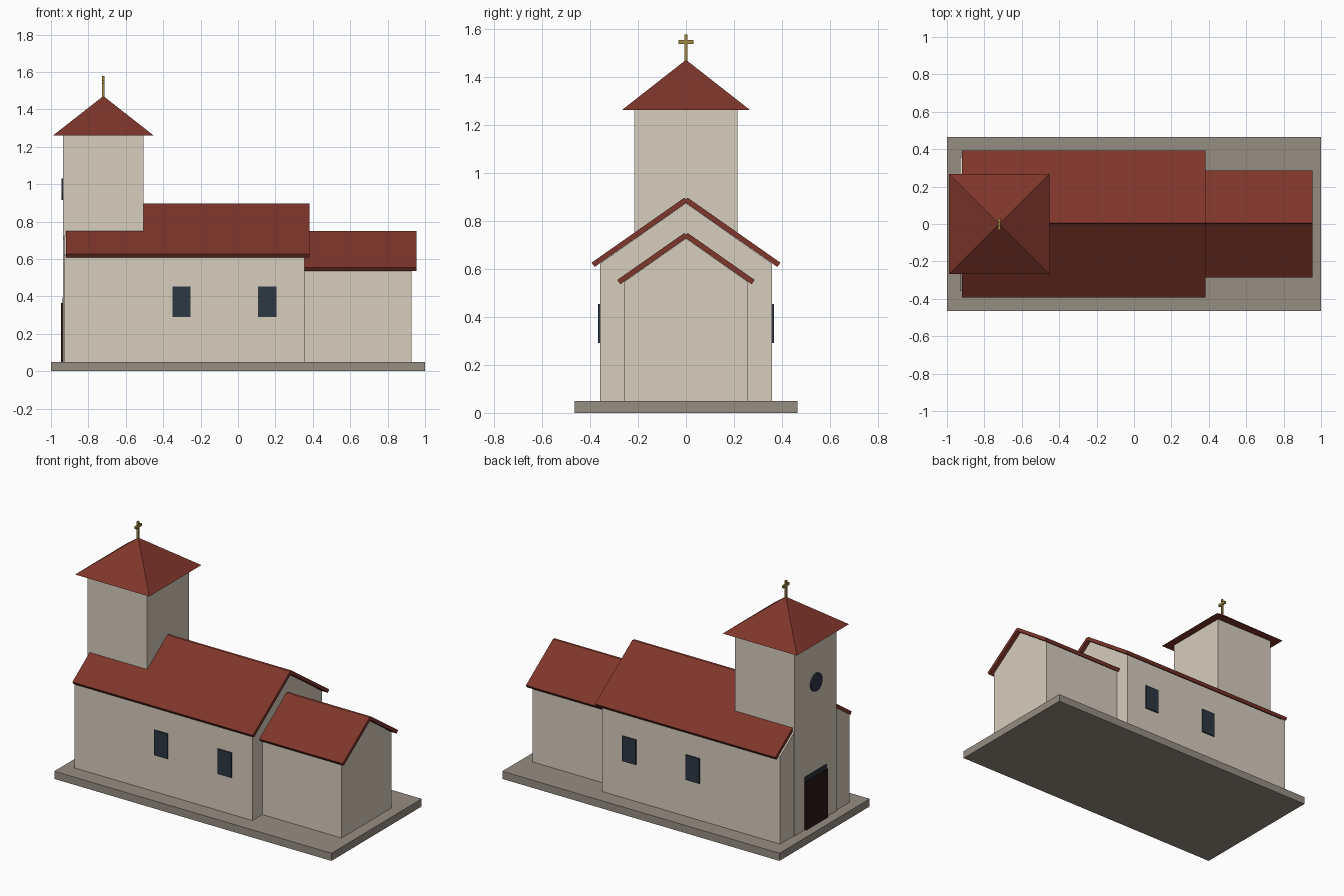
import bpy, bmesh, math
from mathutils import Matrix, Vector

if "Cube" in bpy.data.objects:
    bpy.data.objects.remove(bpy.data.objects["Cube"])


def material(name, rgb):
    m = bpy.data.materials.new(name)
    m.diffuse_color = (*rgb, 1)
    m.use_nodes = True
    m.node_tree.nodes["Principled BSDF"].inputs["Base Color"].default_value = m.diffuse_color
    return m


PLASTER = material("plaster", (0.68, 0.61, 0.51))
TILE = material("roof_tile", (0.21, 0.037, 0.024))
STONE = material("stone", (0.30, 0.27, 0.225))
GLASS = material("dark_glass", (0.026, 0.038, 0.055))
WOOD = material("dark_wood", (0.022, 0.011, 0.008))
GOLD = material("gold", (0.36, 0.25, 0.05))


def finish(bm, name, mat):
    bmesh.ops.recalc_face_normals(bm, faces=bm.faces)
    mesh = bpy.data.meshes.new(name)
    bm.to_mesh(mesh)
    bm.free()
    mesh.materials.append(mat)
    ob = bpy.data.objects.new(name, mesh)
    bpy.context.collection.objects.link(ob)
    return ob


def add_box(bm, lo, hi, rot=Matrix()):
    lo, hi = Vector(lo), Vector(hi)
    mat = rot @ Matrix.Translation((lo + hi) / 2) @ Matrix.Diagonal((*(hi - lo), 1))
    bmesh.ops.create_cube(bm, size=1, matrix=mat)


def box(name, lo, hi, mat):
    bm = bmesh.new()
    add_box(bm, lo, hi)
    return finish(bm, name, mat)


def gabled_walls(name, x0, x1, half, eave, peak):
    # pentagonal house profile extruded along x
    bm = bmesh.new()
    profile = [(-half, 0.05), (half, 0.05), (half, eave), (0, peak), (-half, eave)]
    face = bm.faces.new([bm.verts.new((x0, y, z)) for y, z in profile])
    out = bmesh.ops.extrude_face_region(bm, geom=[face])
    verts = [g for g in out["geom"] if isinstance(g, bmesh.types.BMVert)]
    bmesh.ops.translate(bm, verts=verts, vec=(x1 - x0, 0, 0))
    return finish(bm, name, PLASTER)


def gabled_roof(name, x0, x1, half, ridge, thick=0.022, pitch=math.radians(35)):
    # two tilted slabs meeting at the ridge
    bm = bmesh.new()
    length = half / math.cos(pitch)
    for s in (1, -1):
        rot = Matrix.Translation((0, 0, ridge)) @ Matrix.Rotation(-s * pitch, 4, 'X')
        y0, y1 = sorted((0, s * length))
        add_box(bm, (x0, y0, -thick / 2), (x1, y1, thick / 2), rot)
    return finish(bm, name, TILE)


def cone(name, sides, r1, r2, depth, mat, matrix):
    bm = bmesh.new()
    bmesh.ops.create_cone(bm, cap_ends=True, segments=sides, radius1=r1,
                          radius2=r2, depth=depth, matrix=matrix)
    bmesh.ops.remove_doubles(bm, verts=bm.verts, dist=1e-5)
    return finish(bm, name, mat)


# plinth
box("plinth", (-1, -0.465, 0), (1, 0.465, 0.05), STONE)

# nave and chancel
gabled_walls("nave_walls", -0.93, 0.355, 0.358, 0.622, 0.874)
gabled_roof("nave_roof", -0.92, 0.382, 0.387, 0.888)
gabled_walls("chancel_walls", 0.34, 0.927, 0.256, 0.547, 0.727)
gabled_roof("chancel_roof", 0.355, 0.955, 0.28, 0.741)

# tower with pyramid roof
TX = -0.72
box("tower", (TX - 0.215, -0.215, 0.05), (TX + 0.215, 0.215, 1.265), PLASTER)
cone("tower_roof", 4, 0.268 * math.sqrt(2), 0, 0.21, TILE,
     Matrix.Translation((TX, 0, 1.366)) @ Matrix.Rotation(math.pi / 4, 4, 'Z'))

# cross on top
bm = bmesh.new()
add_box(bm, (TX - 0.006, -0.007, 1.45), (TX + 0.006, 0.007, 1.577))
add_box(bm, (TX - 0.006, -0.031, 1.538), (TX + 0.006, 0.031, 1.554))
finish(bm, "cross", GOLD)

# nave windows on both sides
for side, s in (("front", -1), ("back", 1)):
    for i, x in enumerate((-0.302, 0.157)):
        y0, y1 = sorted((s * 0.35, s * 0.366))
        box(f"{side}_window_{i + 1}", (x - 0.049, y0, 0.291), (x + 0.049, y1, 0.454), GLASS)

# door, narrow light above it, round tower window
box("door", (-0.946, -0.112, 0.05), (-0.925, 0.112, 0.365), WOOD)
box("door_light", (-0.939, -0.112, 0.365), (-0.925, 0.112, 0.395), GLASS)
cone("round_window", 24, 0.058, 0.058, 0.02, GLASS,
     Matrix.Translation((-0.935, 0, 0.973)) @ Matrix.Rotation(math.pi / 2, 4, 'Y'))
